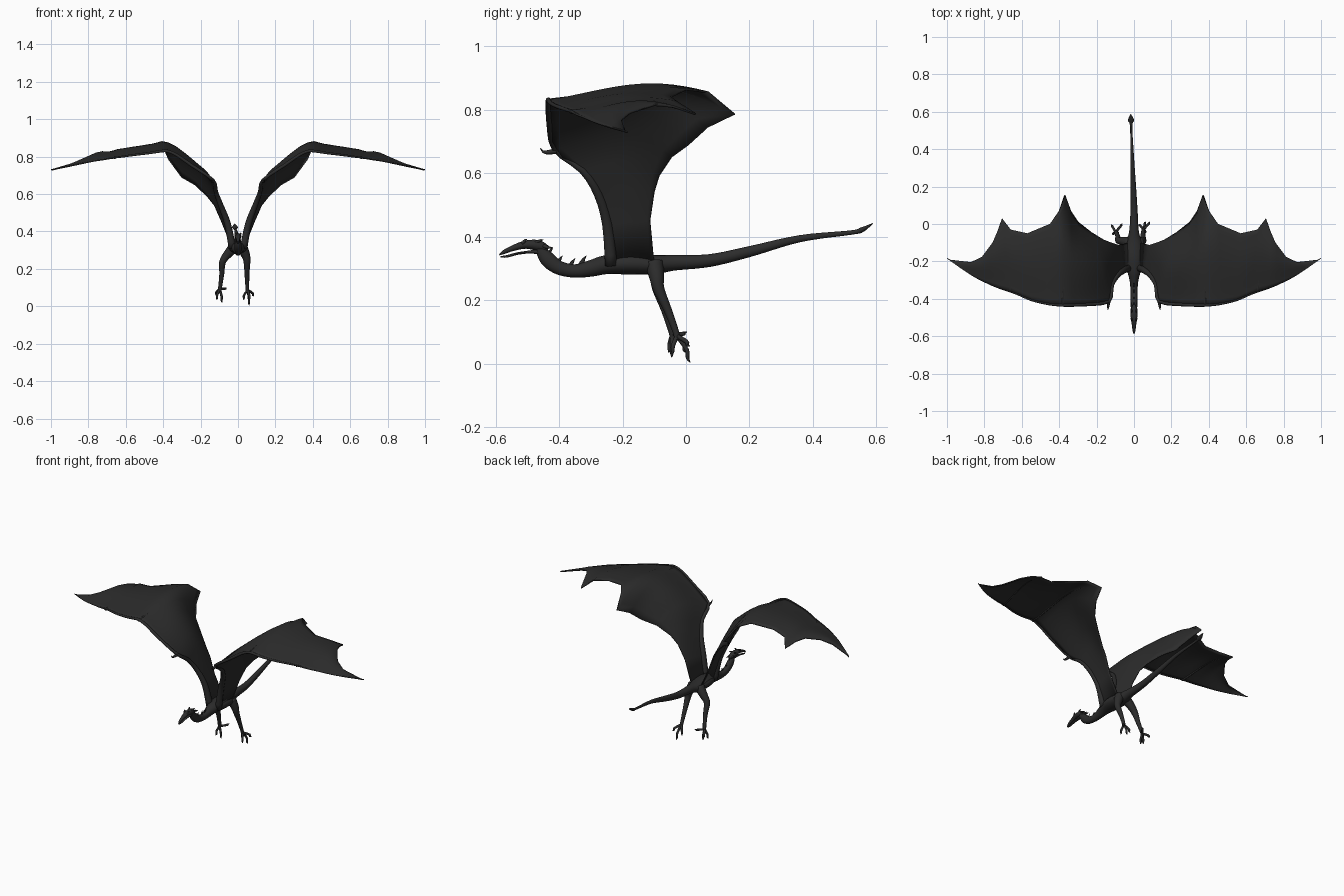
import bpy, bmesh, math
from mathutils import Vector

hide = bpy.data.materials.new("charcoal hide")
hide.diffuse_color = (0.025, 0.025, 0.025, 1)


def finish(name, bm):
    bmesh.ops.recalc_face_normals(bm, faces=bm.faces)
    me = bpy.data.meshes.new(name)
    bm.to_mesh(me)
    bm.free()
    me.materials.append(hide)
    for p in me.polygons:
        p.use_smooth = True
    ob = bpy.data.objects.new(name, me)
    bpy.context.collection.objects.link(ob)
    return ob


def spline(pts, n):
    """Catmull-Rom through tuples of any length."""
    out = []
    for i in range(len(pts) - 1):
        a, b, c, d = pts[max(i - 1, 0)], pts[i], pts[i + 1], pts[min(i + 2, len(pts) - 1)]
        for k in range(n):
            t = k / n
            out.append([0.5 * (2 * q + (r - p) * t + (2 * p - 5 * q + 4 * r - s) * t * t
                               + (3 * q - p - 3 * r + s) * t ** 3) for p, q, r, s in zip(a, b, c, d)])
    out.append(list(pts[-1]))
    return out


def tube(name, pts, n=4, sides=12):
    """Loft along (x, y, z, side radius, height radius)."""
    pts = [p if len(p) == 5 else (*p, p[3]) for p in pts]
    rows = spline(pts, n)
    pos = [Vector(r[:3]) for r in rows]
    bm = bmesh.new()
    side, rings = None, []
    for i, r in enumerate(rows):
        t = (pos[min(i + 1, len(pos) - 1)] - pos[max(i - 1, 0)]).normalized()
        if side is None:
            side = Vector((1, 0, 0)) if abs(t.x) < 0.9 else Vector((0, 0, 1))
        side = (side - t * side.dot(t)).normalized()
        up = t.cross(side)
        rings.append([bm.verts.new(pos[i] + side * max(r[3], .001) * math.cos(a) + up * max(r[4], .001) * math.sin(a))
                      for a in (2 * math.pi * k / sides for k in range(sides))])
    for a, b in zip(rings, rings[1:]):
        for k in range(sides):
            j = (k + 1) % sides
            bm.faces.new((a[k], a[j], b[j], b[k]))
    bm.faces.new(rings[0])
    bm.faces.new(rings[-1])
    return finish(name, bm)


def mirror(ob):
    ob.modifiers.new("mirror", 'MIRROR').use_mirror_merge = False


# Neck, torso and tail in one loft
tube("body", [
    (0, -.465, .368, .013), (0, -.437, .330, .018, .024), (0, -.40, .302, .018, .022),
    (0, -.35, .292, .019, .021), (0, -.30, .300, .024, .026), (0, -.25, .312, .036, .030),
    (0, -.18, .315, .050, .034), (0, -.10, .312, .044, .031), (0, -.04, .318, .026, .025),
    (0, .075, .325, .019, .020), (-.004, .20, .353, .015, .017), (-.01, .36, .394, .010, .011),
    (-.015, .52, .413, .006, .007), (-.016, .555, .422, .016, .008), (-.018, .589, .442, .001)], 5, 16)

# Head: skull with beak-like snout, and open lower jaw
tube("skull", [
    (0, -.435, .360, .010), (0, -.465, .372, .018, .017), (0, -.505, .375, .017, .013),
    (0, -.545, .364, .011, .009), (0, -.575, .351, .007, .006), (0, -.589, .342, .001)])
tube("lower_jaw", [
    (0, -.455, .352, .012, .010), (0, -.49, .352, .011, .005), (0, -.53, .347, .009, .004),
    (0, -.565, .338, .006, .004), (0, -.585, .337, .002)])

# Brow horns, mirrored
for i, (y, z, dy, dz) in enumerate([(-.515, .378, .014, .014), (-.475, .380, .025, .010), (-.45, .37, .03, -.005)]):
    mirror(tube(f"head_horn_{i + 1}", [(.010, y, z, .006), (.014, y + dy * .6, z + dz * .8, .004),
                                       (.016, y + dy, z + dz, .001)], 3, 8))

# Spines along the back of the neck
for i, (y, z) in enumerate([(-.425, .345), (-.395, .318), (-.355, .310), (-.32, .318)]):
    tube(f"neck_spine_{i + 1}", [(0, y - .010, z - .006, .004, .010), (0, y - .003, z + .010, .003, .005),
                                 (0, y + .006, z + .022, .001)], 3, 8)

# Wing stations: leading point, trailing point, upward bulge of the membrane
stations = [
    (.03, -.25, .31, .03, -.10, .31, .01), (.055, -.26, .44, .085, -.113, .45, .0),
    (.09, -.287, .535, .125, -.10, .54, .015), (.118, -.335, .61, .165, -.085, .59, .04),
    (.134, -.42, .675, .23, -.045, .65, .07), (.25, -.437, .755, .30, .01, .69, .09),
    (.33, -.44, .81, .34, .07, .745, .08), (.38, -.44, .83, .37, .154, .786, .068),
    (.42, -.437, .828, .40, .07, .855, .035), (.47, -.43, .82, .45, .0, .865, .015),
    (.55, -.41, .81, .57, -.05, .84, .02), (.62, -.38, .80, .66, -.03, .825, .02),
    (.66, -.365, .795, .705, .03, .786, .035), (.72, -.345, .785, .73, -.04, .81, .025),
    (.78, -.32, .775, .755, -.10, .815, .015), (.85, -.285, .76, .81, -.175, .79, .01),
    (.92, -.24, .745, .87, -.205, .765, .004), (.998, -.185, .73, .985, -.192, .731, 0)]


def chord(s, v):
    p = Vector(s[:3]).lerp(Vector(s[3:6]), v)
    p.z += s[6] * math.sin(math.pi * v ** 1.3)
    return p


bm = bmesh.new()
N = 14
grid = [[bm.verts.new(chord(s, k / N)) for k in range(N + 1)] for s in stations]
for a, b in zip(grid, grid[1:]):
    for k in range(N):
        bm.faces.new((a[k], a[k + 1], b[k + 1], b[k]))
wing = finish("wing_membrane", bm)
solid = wing.modifiers.new("thickness", 'SOLIDIFY')
solid.thickness, solid.offset = .007, 0
mirror(wing)

# Wing arm along the leading edge, and fingers under the membrane
arm = []
for i, s in enumerate(stations):
    r = .020 - .0028 * i if i < 5 else max(.009 - .0006 * (i - 5), .002)
    arm.append((s[0], s[1] + r * .7, s[2], r))
mirror(tube("wing_arm", arm, 3, 10))
for idx in (7, 12):
    pts = [(*(chord(stations[idx], v / 6) - Vector((0, 0, .002))), .0065 - .0009 * v) for v in range(7)]
    mirror(tube(f"wing_finger_{idx}", pts, 3, 8))

# Thumb claw at the wing wrist
mirror(tube("wing_claw", [(.134, -.41, .670, .009), (.137, -.435, .666, .007),
                          (.139, -.450, .668, .004), (.140, -.459, .679, .001)], 3, 8))

# Legs hang unevenly: path of each leg and its toe tips
legs = {
    "left": ([(-.022, -.10, .315, .030), (-.058, -.092, .275, .023), (-.083, -.088, .235, .018),
              (-.087, -.066, .17, .013), (-.096, -.045, .10, .010), (-.098, -.043, .08, .009)],
             [(-.121, -.002, .06), (-.085, -.045, .02), (-.062, .003, .10), (-.115, -.055, .035)]),
    "right": ([(.022, -.10, .315, .030), (.042, -.092, .27, .023), (.048, -.086, .235, .018),
               (.048, -.058, .17, .013), (.050, -.032, .10, .010), (.052, -.028, .075, .009)],
              [(.027, .0, .035), (.060, .013, .004), (.086, .012, .055), (.062, -.045, .03)])}
for name, (path, toes) in legs.items():
    tube(name + "_leg", path, 4, 12)
    ankle = Vector(path[-1][:3])
    for i, tip in enumerate(toes):
        mid = ankle.lerp(Vector(tip), .5) + Vector(((tip[0] - ankle.x) * .3, (tip[1] - ankle.y) * .25, .004))
        tube(f"{name}_toe_{i + 1}", [(*(ankle + Vector((0, 0, .012))), .007), (*mid, .0065),
                                     (*ankle.lerp(Vector(tip), .8), .0055), (*tip, .001)], 3, 8)
